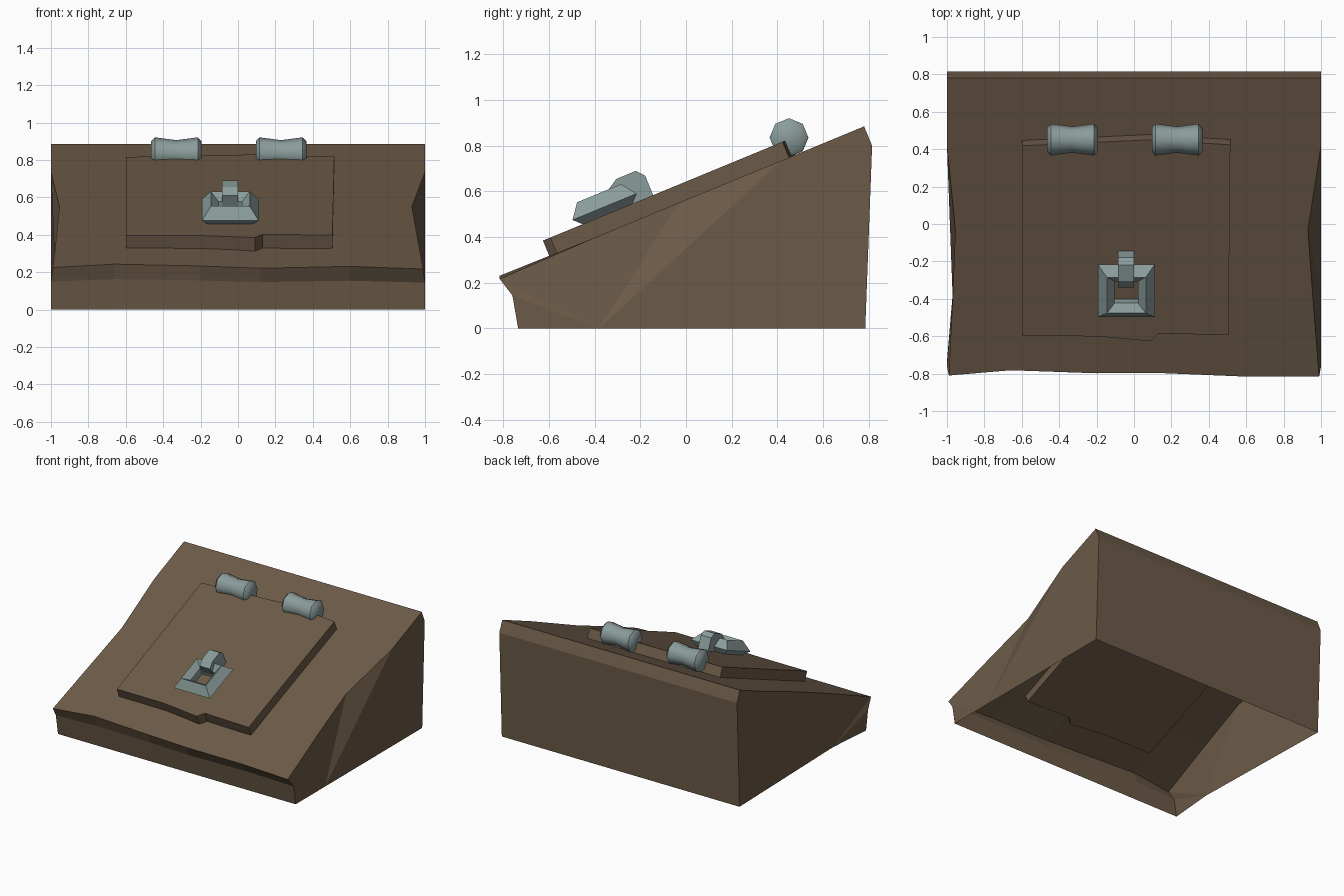
import bpy, bmesh, math

if "Cube" in bpy.data.objects:
    bpy.data.objects.remove(bpy.data.objects["Cube"])

# ---- helpers ----
def material(name, rgb):
    m = bpy.data.materials.new(name)
    m.diffuse_color = (*rgb, 1)
    m.use_nodes = True
    m.node_tree.nodes["Principled BSDF"].inputs["Base Color"].default_value = m.diffuse_color
    return m

WOOD = material("brown_wood", (0.150, 0.104, 0.064))
METAL = material("grey_metal", (0.255, 0.335, 0.325))

ANG = math.atan2(0.66, 1.60)          # pitch of the sloping top
C, S = math.cos(ANG), math.sin(ANG)

def on_slope(x, s, n):
    """Point from distance s up the slope and height n above it."""
    return (x, -0.82 + s * C - n * S, 0.225 + s * S + n * C)

def finish(name, bm, mat, smooth=None):
    bmesh.ops.recalc_face_normals(bm, faces=bm.faces)
    me = bpy.data.meshes.new(name)
    bm.to_mesh(me)
    bm.free()
    ob = bpy.data.objects.new(name, me)
    bpy.context.collection.objects.link(ob)
    me.materials.append(mat)
    if smooth:
        bpy.context.view_layer.objects.active = ob
        ob.select_set(True)
        bpy.ops.object.shade_smooth_by_angle(angle=math.radians(smooth))
        ob.select_set(False)
    return ob

def loft(bm, rings, closed=False, caps=True):
    """Skin closed rings of points, optionally joining last to first."""
    vs = [[bm.verts.new(p) for p in r] for r in rings]
    k = len(vs[0])
    pairs = list(zip(vs, vs[1:])) + ([(vs[-1], vs[0])] if closed else [])
    for a, b in pairs:
        for i in range(k):
            j = (i + 1) % k
            bm.faces.new((a[i], a[j], b[j], b[i]))
    if caps and not closed:
        bm.faces.new(vs[0])
        bm.faces.new(vs[-1])

# ---- wedge body: shell open at the bottom, with worn sides and front lip ----
# rows: y, z, left half width, right half width
rows = [(-0.735, 0, 1, 1), (-0.76, 0.15, 1, 1), (-0.81, 0.225, 0.99, 0.99),
        (-0.40, 0.398, 0.97, 0.957), (-0.03, 0.551, 0.955, 0.93),
        (0.42, 0.736, 1, 1), (0.78, 0.885, 1, 1), (0.815, 0.80, 1, 1),
        (0.785, 0, 1, 1)]
cols = [-1, -0.66, -0.2, 0.12, 0.6, 1]
lip = [(0.0, 0.0), (0.028, 0.018), (0.012, 0.008), (0.014, -0.004),
       (-0.006, 0.006), (-0.006, -0.008)]   # wobble of the lip per column
bm = bmesh.new()
grid = []
for r, (y, z, left, right) in enumerate(rows):
    line = []
    for c, x in enumerate(cols):
        x = -left if c == 0 else right if c == len(cols) - 1 else x
        dy, dz = lip[c] if r == 2 else (0, lip[c][1] * 0.7) if r == 1 else (0, 0)
        line.append(bm.verts.new((x, y + dy, z + dz)))
    grid.append(line)
for a, b in zip(grid, grid[1:]):
    for i in range(len(cols) - 1):
        bm.faces.new((a[i], a[i + 1], b[i + 1], b[i]))
for col, gx in ((0, -0.97), (-1, 1.0)):
    g = bm.verts.new((gx, -0.38, 0))
    v = [line[col] for line in grid]
    for face in ((v[0], v[1], g), (v[1], v[2], g), (v[2], v[3], g), (v[3], v[4], g),
                 (v[4], v[5], g), (v[5], v[8], g), (v[5], v[6], v[7], v[8])):
        bm.faces.new(face)
finish("wedge_body", bm, WOOD)

# ---- hatch door: chipped slab set into the slope ----
outline = [(-0.6, 0.27), (-0.2, 0.268), (0.09, 0.24), (0.13, 0.285), (0.505, 0.275),
           (0.515, 1.375), (0.1, 1.405), (-0.2, 1.39), (-0.6, 1.37)]
bm = bmesh.new()
loft(bm, [[on_slope(x, s, n) for x, s in outline] for n in (-0.06, 0.074)])
finish("hatch_door", bm, WOOD)

# ---- hinges: waisted eight-sided barrels ----
for side, cx in (("left", -0.33), ("right", 0.23)):
    rings = []
    for dx, r in ((-0.135, 0.064), (-0.115, 0.085), (0, 0.07), (0.115, 0.085), (0.135, 0.064)):
        rings.append([on_slope(cx + dx, 1.408 + r * math.cos(a), 0.08 + r * math.sin(a))
                      for a in (math.tau * (i + 0.5) / 8 for i in range(8))])
    bm = bmesh.new()
    loft(bm, rings)
    finish("hinge_" + side, bm, METAL, 50)

# ---- handle: square ring with a bevelled section ----
section = [(0.152, 0.108), (0.104, 0.172), (0.062, 0.13), (0.062, 0.066), (0.11, 0.066)]
bm = bmesh.new()
loft(bm, [[on_slope(-0.041 + sx * r, 0.546 + sy * r, n) for r, n in section]
          for sx, sy in ((-1, -1), (1, -1), (1, 1), (-1, 1))], closed=True)
finish("handle_ring", bm, METAL)

# ---- clasp: loop holding the back bar of the handle ----
arch = [(0.615, 0.066), (0.592, 0.172), (0.64, 0.201), (0.732, 0.201),
        (0.762, 0.167), (0.762, 0.066)]
bm = bmesh.new()
loft(bm, [[on_slope(x, s, n) for s, n in arch] for x in (-0.086, 0.0)])
finish("handle_clasp", bm, METAL)
